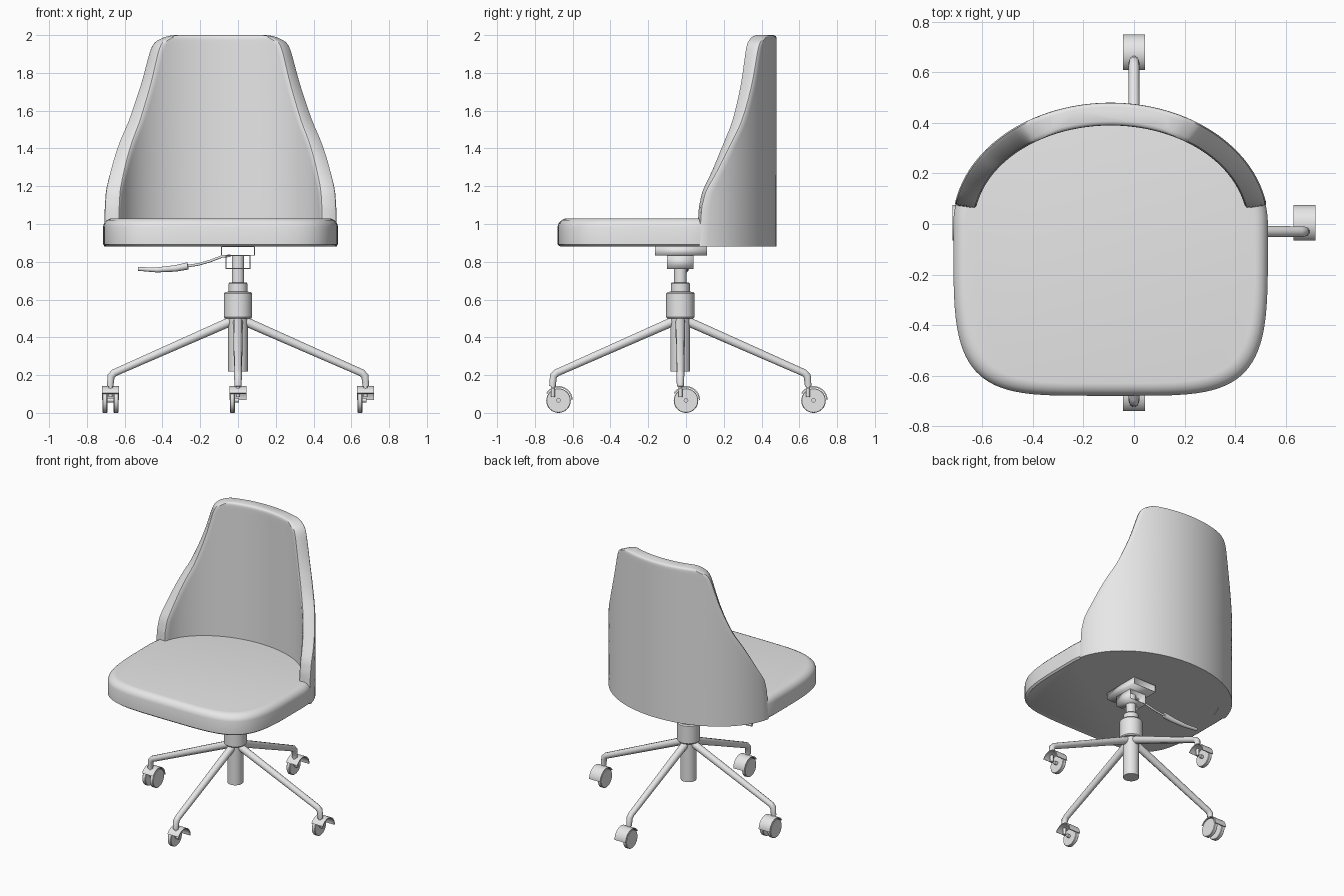
import bpy, bmesh
from math import sin, cos, pi, asin, copysign, radians
from mathutils import Vector

old = bpy.data.objects.get("Cube")
if old:
    bpy.data.objects.remove(old, do_unlink=True)

grey = bpy.data.materials.new("light grey")
grey.use_nodes = True
grey.diffuse_color = (0.8, 0.8, 0.8, 1)
grey.node_tree.nodes["Principled BSDF"].inputs["Base Color"].default_value = (0.8, 0.8, 0.8, 1)

CX = -0.0925   # seat centre in x
HY = -0.03     # column centre in y


def finish(obj, angle=35):
    """Give the object its colour and smooth shading with sharp edges."""
    obj.data.materials.append(grey)
    bpy.ops.object.select_all(action='DESELECT')
    obj.select_set(True)
    bpy.context.view_layer.objects.active = obj
    bpy.ops.object.shade_smooth_by_angle(angle=radians(angle))
    return obj


def loft(name, rings, caps=True, closed=True, loop=False):
    """Skin a row of point rings into one mesh."""
    bm = bmesh.new()
    rows = [[bm.verts.new(p) for p in ring] for ring in rings]
    n = len(rows[0])
    pairs = list(zip(rows, rows[1:])) + ([(rows[-1], rows[0])] if loop else [])
    for lo, hi in pairs:
        for i in range(n if closed else n - 1):
            j = (i + 1) % n
            bm.faces.new((lo[i], lo[j], hi[j], hi[i]))
    if caps:
        bm.faces.new(rows[0])
        bm.faces.new(rows[-1])
    bmesh.ops.recalc_face_normals(bm, faces=bm.faces)
    mesh = bpy.data.meshes.new(name)
    bm.to_mesh(mesh)
    bm.free()
    obj = bpy.data.objects.new(name, mesh)
    bpy.context.collection.objects.link(obj)
    return finish(obj)


def lathe(name, profile, centre, axis='Z', sides=32):
    """Turn (radius, height) pairs around an axis."""
    rings = []
    for r, h in profile:
        ring = [(r * cos(2 * pi * k / sides), r * sin(2 * pi * k / sides)) for k in range(sides)]
        rings.append([Vector((a, b, h) if axis == 'Z' else (h, a, b)) + Vector(centre) for a, b in ring])
    return loft(name, rings)


def tube(name, points, depth, radii):
    """Round bar along a path, with a radius factor at each point."""
    curve = bpy.data.curves.new(name, 'CURVE')
    curve.dimensions = '3D'
    curve.bevel_depth = depth
    curve.bevel_resolution = 3
    curve.use_fill_caps = True
    line = curve.splines.new('POLY')
    line.points.add(len(points) - 1)
    for p, co, r in zip(line.points, points, radii):
        p.co = (*co, 1)
        p.radius = r
    obj = bpy.data.objects.new(name, curve)
    bpy.context.collection.objects.link(obj)
    bpy.ops.object.select_all(action='DESELECT')
    obj.select_set(True)
    bpy.context.view_layer.objects.active = obj
    bpy.ops.object.convert(target='MESH')
    return finish(bpy.context.object, 50)


def smooth_rows(rows, steps=3):
    """Catmull-Rom subdivision of a list of tuples."""
    out = []
    for i in range(len(rows) - 1):
        p = [Vector(rows[max(0, min(len(rows) - 1, i + k))]) for k in (-1, 0, 1, 2)]
        for s in range(steps):
            t = s / steps
            out.append(0.5 * (2 * p[1] + (p[2] - p[0]) * t
                              + (2 * p[0] - 5 * p[1] + 4 * p[2] - p[3]) * t ** 2
                              + (3 * p[1] - p[0] - 3 * p[2] + p[3]) * t ** 3))
    return out + [Vector(rows[-1])]


# Seat cushion: squarish rounded front, elliptical rear, soft top edge
def seat_ring(z, inset):
    ring = []
    for k in range(96):
        t = 2 * pi * k / 96
        c, s = cos(t), sin(t)
        e, depth = (1, 0.45) if s > 0 else (2 / 4.5, 0.68)
        ring.append((CX + (0.6225 - inset) * copysign(abs(c) ** e, c),
                     (depth - inset) * copysign(abs(s) ** e, s), z))
    return ring


loft("seat_cushion", [seat_ring(z, i) for z, i in (
    (0.882, 0.012), (0.892, 0), (0.985, 0), (1.005, 0.006), (1.02, 0.02), (1.028, 0.036), (1.03, 0.05))])


# Backrest shell: elliptical arc that narrows towards the top
def back_ring(z, u, m):
    end = asin(u)
    d = 0.03
    n = 40
    arc = [(-1 + 2 * k / n) * (end - d) for k in range(n + 1)]
    tip = [(end - 0.3 * d, 0.06), (end, 0.2), (end, 0.8), (end - 0.3 * d, 0.94)]
    path = [(t, 0) for t in arc] + tip + [(t, 1) for t in reversed(arc)]
    path += [(-t, r) for t, r in reversed(tip)]
    ring = []
    for t, r in path:
        r = m + r * (1 - 2 * m)
        ring.append((CX + (0.625 - 0.085 * r) * sin(t), (0.48 - 0.09 * r) * cos(t), z))
    return ring


back_rows = [(0.88, 0.99, 0), (1.05, 0.987, 0), (1.12, 0.983, 0), (1.2, 0.97, 0), (1.34, 0.915, 0),
             (1.45, 0.855, 0), (1.55, 0.787, 0), (1.73, 0.69, 0), (1.85, 0.637, 0), (1.92, 0.605, 0),
             (1.96, 0.57, 0), (1.983, 0.51, 0.01), (1.995, 0.455, 0.06), (2.0, 0.4, 0.18)]
loft("backrest", [back_ring(*row) for row in smooth_rows(back_rows)])


# Tilt mechanism: two open sheet channels under the seat
def channel(name, half, y0, y1, z0, z1):
    rings = [[(-half, y, z0), (half, y, z0), (half, y, z1), (-half, y, z1)] for y in (y0, y1)]
    obj = loft(name, rings, caps=False)
    mod = obj.modifiers.new("sheet", 'SOLIDIFY')
    mod.thickness = 0.006


channel("upper_bracket", 0.09, -0.165, 0.11, 0.832, 0.882)
channel("lower_bracket", 0.066, -0.1, 0.04, 0.762, 0.835)

# Height lever with flat grip
tube("lever_rod", [(-0.04, HY, 0.832), (-0.085, HY, 0.828), (-0.15, -0.02, 0.803), (-0.21, -0.015, 0.786),
                   (-0.28, -0.01, 0.775)], 0.007, [1] * 5)
tube("lever_grip", [(-0.265, -0.01, 0.778), (-0.33, -0.005, 0.765), (-0.43, 0, 0.757), (-0.53, 0.005, 0.762)],
     0.02, [1, 0.9, 0.7, 0.5])

# Gas column, hub and lower tube
lathe("column", [(0.052, 0.22), (0.052, 0.5), (0.07, 0.5), (0.075, 0.507), (0.075, 0.632), (0.068, 0.64),
                 (0.05, 0.642), (0.05, 0.685), (0.046, 0.69), (0.033, 0.69), (0.033, 0.835)], (0, HY, 0))

# Four legs, each with a caster that trails towards the rear
for name, dx, dy in (("left", 1, 0), ("right", -1, 0), ("front", 0, -1), ("rear", 0, 1)):
    path = [(0.03, 0.488), (0.655, 0.212), (0.672, 0.195), (0.677, 0.14)]
    tube(name + "_leg", [(dx * r, HY + dy * r, z) for r, z in path], 0.026, [1, 0.8, 0.8, 0.7])
    x, y = dx * 0.675, dy * 0.675
    lathe(name + "_caster_pin", [(0.011, 0.085), (0.011, 0.16)], (x, y + HY, 0), sides=12)

    # Curved hood over the wheels
    rings = []
    for k in range(17):
        a = radians(150 * k / 16)
        rings.append([(x + w, y + r * cos(a), 0.067 + r * sin(a))
                      for w, r in ((-0.044, 0.068), (0.044, 0.068), (0.044, 0.075), (-0.044, 0.075))])
    loft(name + "_caster_hood", rings)

    # Wheels: the right caster carries a pair, the others one
    for side in ((-1, 1) if name == "right" else (-1,)):
        h = 0.03 * side
        lathe(f"{name}_wheel_{'outer' if side < 0 else 'inner'}",
              [(0.062, h - 0.013), (0.065, h - 0.01), (0.065, h + 0.01), (0.062, h + 0.013)],
              (x, y, 0.065), axis='X')
    lathe(name + "_axle", [(0.012, -0.03), (0.012, 0.03 if name == "right" else 0.005)],
          (x, y, 0.067), axis='X', sides=12)
